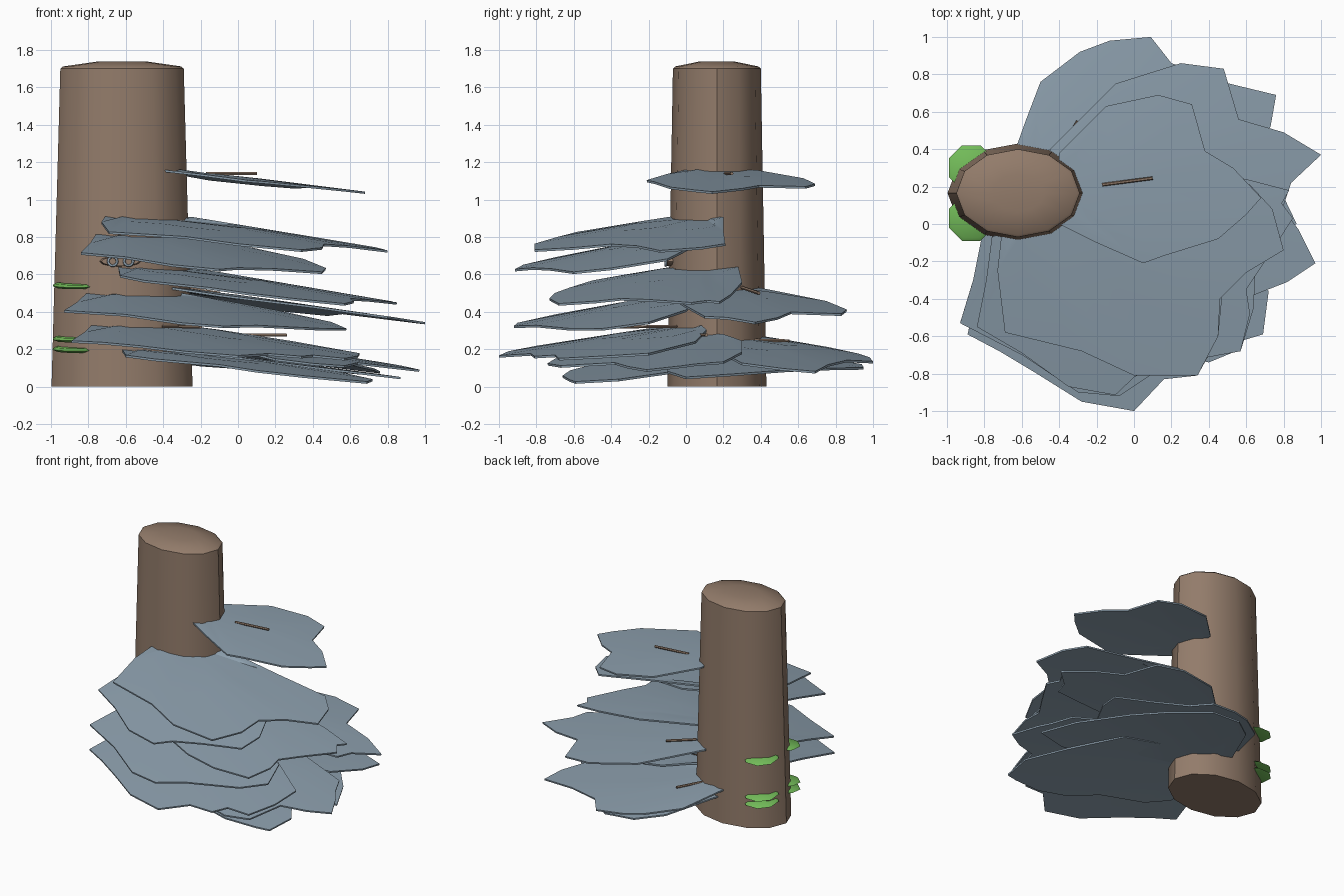
import bpy, bmesh, math
from mathutils import Vector, Matrix

CX, CY = -0.62, 0.165  # trunk axis


def material(name, rgb):
    m = bpy.data.materials.new(name)
    m.diffuse_color = (*rgb, 1)
    return m


BARK = material("bark brown", (0.29, 0.20, 0.145))
NEEDLE = material("blue grey", (0.26, 0.34, 0.41))
GREEN = material("moss green", (0.17, 0.50, 0.10))


def finish(name, bm, mat, angle=35):
    bmesh.ops.recalc_face_normals(bm, faces=bm.faces)
    me = bpy.data.meshes.new(name)
    bm.to_mesh(me)
    bm.free()
    me.materials.append(mat)
    me.shade_smooth()
    me.set_sharp_from_angle(angle=math.radians(angle))
    ob = bpy.data.objects.new(name, me)
    bpy.context.collection.objects.link(ob)
    return ob


def stacked_rings(name, rings, sides, center, mat, rot=None, angle=35):
    """Closed body from elliptical rings (rx, ry, z)."""
    bm = bmesh.new()
    loops = []
    for rx, ry, z in rings:
        loops.append([bm.verts.new((rx * math.cos(2 * math.pi * i / sides),
                                    ry * math.sin(2 * math.pi * i / sides), z))
                      for i in range(sides)])
    for a, b in zip(loops, loops[1:]):
        for i in range(sides):
            j = (i + 1) % sides
            bm.faces.new((a[i], a[j], b[j], b[i]))
    bm.faces.new(loops[0][::-1])
    bm.faces.new(loops[-1])
    m = Matrix.Translation(center)
    bm.transform(m @ rot if rot else m)
    return finish(name, bm, mat, angle)


def from_trunk(x, y):
    """Distance from the trunk surface, zero inside it."""
    dx, dy = x - CX, y - CY
    e = math.hypot(dx / 0.36, dy / 0.25)
    return math.hypot(dx, dy) * (1 - 1 / e) if e > 1 else 0


def shelf(name, z0, slope, hub, outline):
    """Thin drooping fan of foliage, spreading from a hub inside the trunk."""
    bm = bmesh.new()

    def vert(x, y):
        return bm.verts.new((x, y, z0 - slope * from_trunk(x, y)))
    h = vert(*hub)
    mid = [vert((x + hub[0]) / 2, (y + hub[1]) / 2) for x, y in outline]
    rim = [vert(x, y) for x, y in outline]
    for i in range(len(outline) - 1):
        bm.faces.new((h, mid[i], mid[i + 1]))
        bm.faces.new((mid[i], rim[i], rim[i + 1], mid[i + 1]))
    bmesh.ops.recalc_face_normals(bm, faces=bm.faces)
    bmesh.ops.solidify(bm, geom=bm.faces[:], thickness=0.012)
    finish(name, bm, NEEDLE)


# Trunk with a low domed cap
stacked_rings("trunk", [(0.377, 0.265, 0), (0.33, 0.235, 1.70), (0.315, 0.222, 1.712),
                        (0.14, 0.10, 1.737)], 12, (CX, CY, 0), BARK)

# Foliage shelves, top to bottom
shelf("top_shelf", 1.16, 0.125, (-0.4, 0.2), [
    (-0.4, 0.0), (-0.2, -0.1), (0.05, -0.21), (0.16, -0.17), (0.45, -0.08), (0.6, 0.05),
    (0.68, 0.14), (0.53, 0.3), (0.38, 0.39), (0.31, 0.64), (0.13, 0.69), (-0.15, 0.63),
    (-0.4, 0.38)])
shelf("upper_front_shelf", 0.91, 0.165, (-0.5, 0.1), [
    (-0.71, -0.07), (-0.73, -0.25), (-0.69, -0.58), (-0.28, -0.68), (0.0, -0.81),
    (0.34, -0.81), (0.45, -0.6), (0.46, -0.4), (0.6, -0.26), (0.8, -0.14), (0.74, 0.08),
    (0.62, 0.21), (0.2, 0.2), (-0.25, 0.2)])
shelf("upper_left_shelf", 0.815, 0.2, (-0.5, 0.05), [
    (-0.76, -0.07), (-0.79, -0.3), (-0.84, -0.55), (-0.6, -0.69), (-0.35, -0.87),
    (-0.1, -0.915), (0.0, -0.82), (0.2, -0.72), (0.45, -0.6), (0.47, -0.4), (0.35, -0.1),
    (0.0, 0.05)])
shelf("middle_front_shelf", 0.64, 0.17, (-0.45, 0.1), [
    (-0.64, -0.08), (-0.63, -0.35), (-0.5, -0.5), (-0.15, -0.62), (0.05, -0.7),
    (0.3, -0.73), (0.57, -0.68), (0.62, -0.48), (0.6, -0.35), (0.7, -0.2), (0.85, 0.03),
    (0.79, 0.11), (0.83, 0.18), (0.6, 0.24), (0.2, 0.3), (-0.3, 0.28)])
shelf("middle_back_shelf", 0.53, 0.145, (-0.4, 0.15), [
    (-0.45, 0.4), (-0.1, 0.75), (0.25, 0.86), (0.48, 0.83), (0.56, 0.56), (0.8, 0.49),
    (1.0, 0.37), (0.84, 0.22), (0.8, 0.1), (0.4, 0.0), (-0.1, -0.1), (-0.35, 0.0)])
shelf("middle_left_shelf", 0.5, 0.185, (-0.5, 0.05), [
    (-0.81, -0.05), (-0.86, -0.3), (-0.93, -0.53), (-0.6, -0.7), (-0.3, -0.9),
    (-0.08, -0.92), (0.1, -0.8), (0.45, -0.62), (0.58, -0.45), (0.5, -0.2), (0.2, 0.0),
    (-0.1, 0.05)])
shelf("lower_left_shelf", 0.33, 0.155, (-0.5, 0.05), [
    (-0.78, -0.05), (-0.82, -0.3), (-0.89, -0.59), (-0.72, -0.68), (-0.52, -0.8),
    (-0.28, -0.95), (0.0, -1.0), (0.16, -0.83), (0.34, -0.81), (0.4, -0.7), (0.57, -0.68),
    (0.64, -0.45), (0.65, -0.2), (0.3, 0.05), (-0.1, 0.11)])
shelf("lower_right_shelf", 0.29, 0.155, (-0.4, 0.1), [
    (-0.35, -0.05), (0.0, -0.45), (0.2, -0.7), (0.4, -0.74), (0.57, -0.67), (0.64, -0.38),
    (0.82, -0.31), (0.97, -0.21), (0.88, -0.03), (0.82, 0.05), (0.75, 0.2), (0.4, 0.3),
    (0.0, 0.3)])
shelf("lower_back_shelf", 0.27, 0.165, (-0.5, 0.2), [
    (-0.63, 0.41), (-0.58, 0.55), (-0.5, 0.76), (-0.29, 0.92), (-0.13, 0.98), (0.09, 1.0),
    (0.2, 0.86), (0.47, 0.76), (0.76, 0.69), (0.73, 0.52), (0.6, 0.3), (0.3, 0.2),
    (-0.2, 0.15)])
shelf("bottom_back_shelf", 0.2, 0.13, (-0.45, 0.15), [
    (-0.58, 0.4), (-0.38, 0.8), (-0.2, 0.94), (0.05, 0.95), (0.3, 0.75), (0.5, 0.55),
    (0.75, 0.25), (0.87, 0.0), (0.6, -0.1), (0.1, -0.1), (-0.3, 0.0)])
shelf("bottom_front_shelf", 0.2, 0.145, (-0.45, 0.1), [
    (-0.62, -0.08), (-0.6, -0.3), (-0.45, -0.42), (-0.1, -0.5), (0.1, -0.62),
    (0.35, -0.66), (0.59, -0.62), (0.69, -0.59), (0.72, -0.36), (0.55, -0.1), (0.3, 0.25),
    (-0.1, 0.3)])


# Thin twigs lying on the shelves
def twig(name, a, b):
    a, b = Vector(a), Vector(b)
    d = b - a
    rot = d.to_track_quat('Z', 'Y').to_matrix().to_4x4()
    stacked_rings(name, [(0.009, 0.009, 0), (0.009, 0.009, d.length)], 6, a, BARK, rot)


twig("top_twig", (-0.17, 0.21, 1.14), (0.1, 0.245, 1.14))
twig("middle_back_twig", (-0.3, 0.3, 0.53), (-0.1, 0.39, 0.5))
twig("lower_front_twig", (-0.4, -0.05, 0.322), (-0.2, -0.44, 0.318))
twig("lower_right_twig", (-0.28, 0.04, 0.277), (0.26, 0.11, 0.275))
twig("lower_back_twig", (-0.45, 0.3, 0.25), (-0.3, 0.55, 0.245))

# Small green bracket pads on the left of the trunk
for side, y, tilt in (("front", 0.03, 0.08), ("back", 0.30, -0.08)):
    for level, z in enumerate((0.20, 0.255, 0.54)):
        rot = Matrix.Rotation(tilt, 4, 'X') @ Matrix.Rotation(math.pi / 8, 4, 'Z')
        stacked_rings(f"{side}_moss_pad_{level + 1}",
                      [(0.10, 0.10, -0.012), (0.13, 0.13, 0), (0.11, 0.11, 0.012)],
                      8, (-0.87, y, z), GREEN, rot)

# Knot plate with two little rings on the trunk front
stand = Matrix.Rotation(math.pi / 2, 4, 'X')
stacked_rings("knot_plate", [(0.11, 0.03, -0.02), (0.10, 0.025, 0.012)], 12,
              (-0.63, -0.09, 0.67), BARK, stand)
for i, x in enumerate((-0.67, -0.585)):
    bpy.ops.mesh.primitive_torus_add(major_radius=0.024, minor_radius=0.007,
                                     major_segments=14, minor_segments=6,
                                     location=(x, -0.108, 0.67), rotation=(math.pi / 2, 0, 0))
    ring = bpy.context.object
    ring.name = f"knot_ring_{i + 1}"
    ring.data.materials.append(NEEDLE)
    ring.data.shade_smooth()
